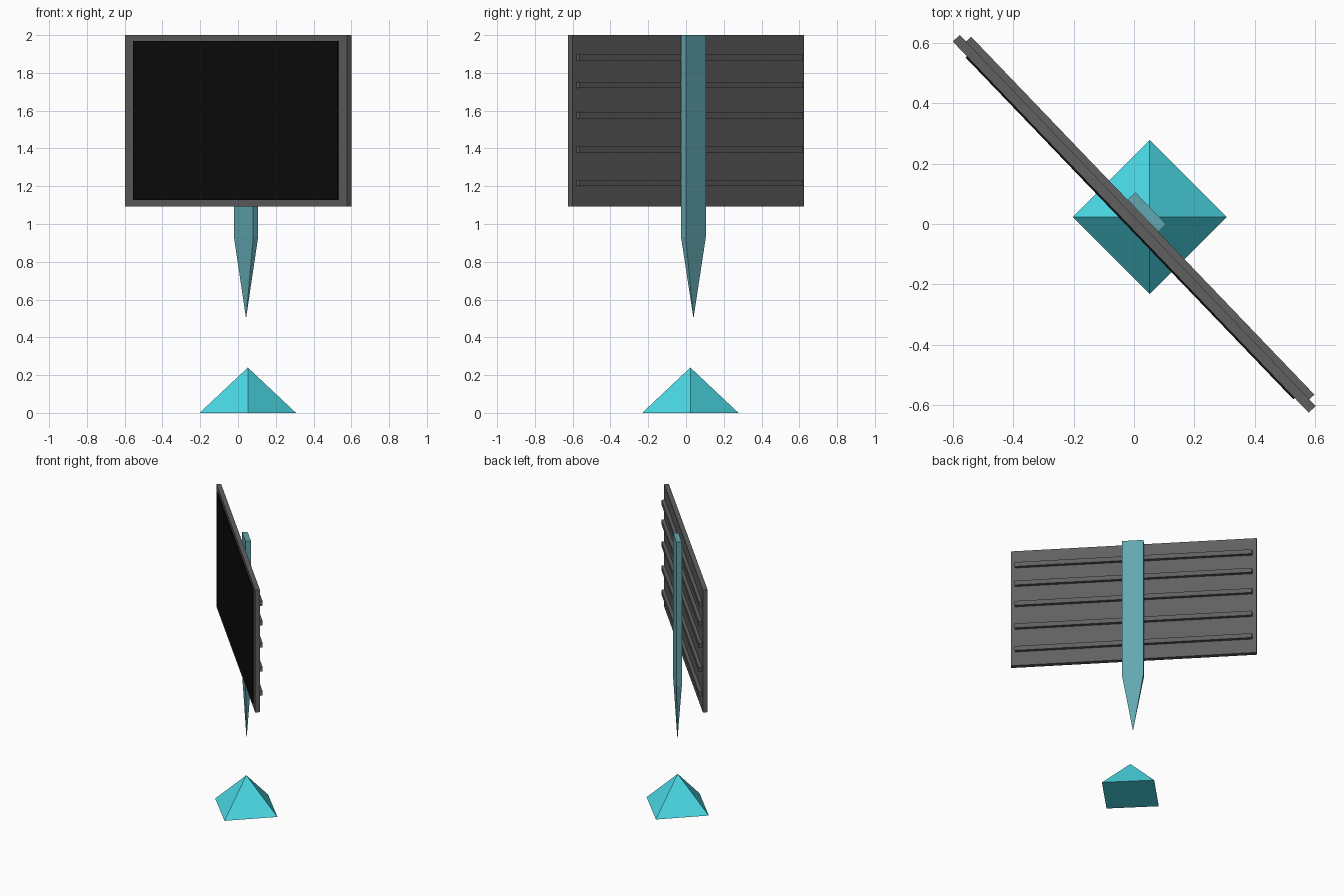
import bpy, bmesh
from math import radians
from mathutils import Matrix, Vector

if "Cube" in bpy.data.objects:
    bpy.data.objects.remove(bpy.data.objects["Cube"])

# the whole sign is turned about z: local x runs along the board, local y points to its back
TURN = Matrix.Rotation(radians(-46.2), 4, 'Z')


def material(name, rgb):
    m = bpy.data.materials.new(name)
    m.diffuse_color = (*rgb, 1)
    m.use_nodes = True
    m.node_tree.nodes["Principled BSDF"].inputs["Base Color"].default_value = m.diffuse_color
    return m


def finish(bm, name, mat, matrix=TURN):
    bmesh.ops.recalc_face_normals(bm, faces=bm.faces)
    me = bpy.data.meshes.new(name)
    bm.to_mesh(me)
    bm.free()
    me.transform(matrix)
    me.materials.append(mat)
    ob = bpy.data.objects.new(name, me)
    bpy.context.collection.objects.link(ob)
    return ob


def box(lo, hi):
    lo, hi = Vector(lo), Vector(hi)
    bm = bmesh.new()
    bmesh.ops.create_cube(bm, size=1)
    bmesh.ops.scale(bm, vec=hi - lo, verts=bm.verts)
    bmesh.ops.translate(bm, vec=(lo + hi) / 2, verts=bm.verts)
    return bm


dark = material("dark_grey", (0.118, 0.118, 0.118))
black = material("black", (0.0038, 0.0038, 0.0038))
steel = material("muted_teal", (0.124, 0.39, 0.44))
cyan = material("cyan", (0.07, 0.70, 0.79))

# board, with a thin black screen standing slightly proud of its front
finish(box((-0.85, -0.015, 1.093), (0.85, 0.017, 2.0)), "board", dark)
finish(box((-0.783, -0.021, 1.128), (0.783, -0.012, 1.97)), "screen", black)

# horizontal ribs across the back
for i, z in enumerate((1.883, 1.736, 1.575, 1.396, 1.217), 1):
    finish(box((-0.82, 0.016, z - 0.017), (0.82, 0.04, z + 0.017)), f"back_rib_{i}", dark)

# post: flat bar drawn to a point at the bottom
bm = box((-0.0725, 0.04, 0.93), (0.0745, 0.076, 2.0))
bottom = min(bm.faces, key=lambda f: f.calc_center_median().z)
tip = bmesh.ops.poke(bm, faces=[bottom])["verts"][0]
tip.co.z = 0.5
finish(bm, "post", steel)

# pyramid base below the floating post
bm = bmesh.new()
bmesh.ops.create_cone(bm, cap_ends=True, segments=4, radius1=0.255, radius2=0, depth=0.24)
bmesh.ops.remove_doubles(bm, verts=bm.verts, dist=1e-4)
finish(bm, "pyramid_base", cyan, Matrix.Translation((0.052, 0.023, 0.12)))
